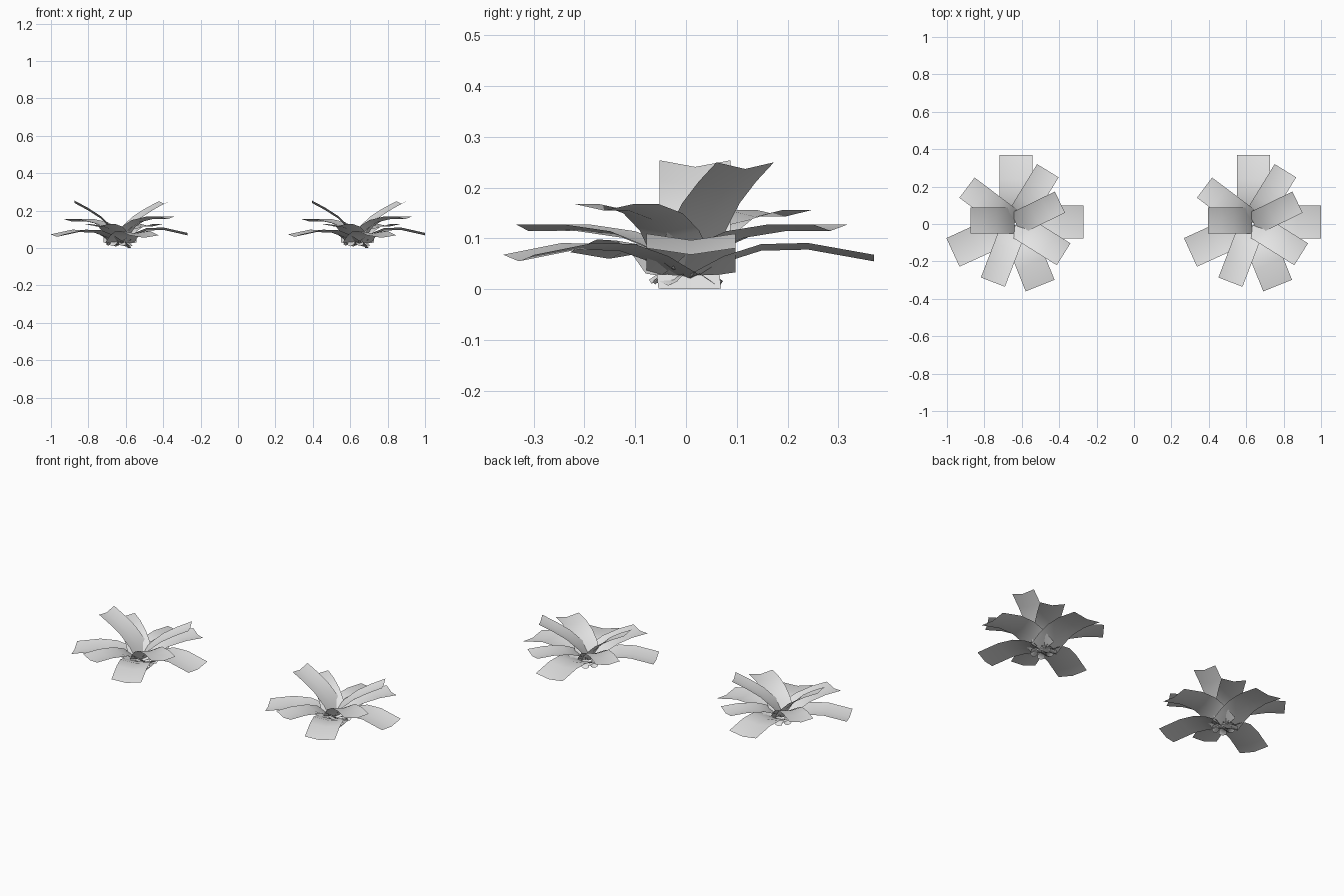
import bpy, bmesh, math, random
from mathutils import Matrix, Vector

cube = bpy.data.objects.get("Cube")
if cube:
    bpy.data.objects.remove(cube, do_unlink=True)

random.seed(4)

grey = bpy.data.materials.new("pale_grey")
grey.use_nodes = True
colour = (0.8, 0.8, 0.8, 1)
grey.diffuse_color = colour
grey.node_tree.nodes["Principled BSDF"].inputs["Base Color"].default_value = colour


def card(name, path, width, fold, angle, centre, side=0.0):
    """Folded strip following (radius, height) points, turned about z."""
    bm = bmesh.new()
    rows = [[bm.verts.new((r, side + s * width / 2, z + fold * abs(s)))
             for s in (-1, 0, 1)] for r, z in path]
    for a, b in zip(rows, rows[1:]):
        for i in range(2):
            bm.faces.new((a[i], b[i], b[i + 1], a[i + 1]))
    bm.transform(Matrix.Translation(centre) @ Matrix.Rotation(math.radians(angle), 4, "Z"))
    for f in bm.faces:
        f.smooth = True
    mesh = bpy.data.meshes.new(name)
    bm.to_mesh(mesh)
    bm.free()
    mesh.materials.append(grey)
    obj = bpy.data.objects.new(name, mesh)
    bpy.context.collection.objects.link(obj)


# Arching profiles, as fractions of leaf length and tip height
LOW = ((0.02, 0.3), (0.2, 0.95), (0.4, 1.38), (0.65, 1.42), (1, 1))
MID = ((0.02, 0.25), (0.2, 0.66), (0.4, 0.88), (0.7, 1), (1, 1))
HIGH = ((0.02, 0.2), (0.15, 0.4), (0.42, 0.66), (0.7, 0.84), (1, 1))

# name, profile, angle, length, tip height, width, sideways shift
LEAVES = (
    ("low_leaf_east", LOW, 0, 0.365, 0.068, 0.176, 0.01),
    ("low_leaf_north", LOW, 90, 0.37, 0.055, 0.176, -0.004),
    ("low_leaf_west", LOW, 204.5, 0.366, 0.06, 0.168, 0),
    ("low_leaf_south", LOW, -68, 0.355, 0.055, 0.166, 0),
    ("middle_leaf_north", MID, 58.5, 0.334, 0.115, 0.135, 0),
    ("middle_leaf_west", MID, 143, 0.323, 0.143, 0.135, 0),
    ("middle_leaf_south", MID, 249, 0.333, 0.115, 0.138, 0),
    ("middle_leaf_east", MID, -32, 0.305, 0.155, 0.138, 0),
    ("high_leaf_east", HIGH, 26, 0.266, 0.237, 0.126, 0),
    ("high_leaf_west", HIGH, 180, 0.24, 0.241, 0.14, -0.018),
)

for label, x in (("left", 0.635), ("right", -0.635)):
    centre = Vector((x, 0, 0))
    for name, profile, angle, length, tip, width, side in LEAVES:
        path = [(r * length, z * tip) for r, z in profile]
        card(f"{label}_{name}", path, width, 0.013, angle, centre, side)
    # Upright plate at the foot
    card(f"{label}_root_plate", ((0.03, 0.028), (0.055, 0)), 0.125, 0.001, 8, centre)
    # Small crumpled leaves around the foot
    random.seed(4)
    for i in range(7):
        top = random.uniform(0.02, 0.04)
        path = ((0.01, 0.015), (0.04, top), (0.07, random.uniform(0.005, 0.025)))
        card(f"{label}_root_leaf_{i + 1}", path, 0.04, 0.008, 60 + i * 45, centre)
